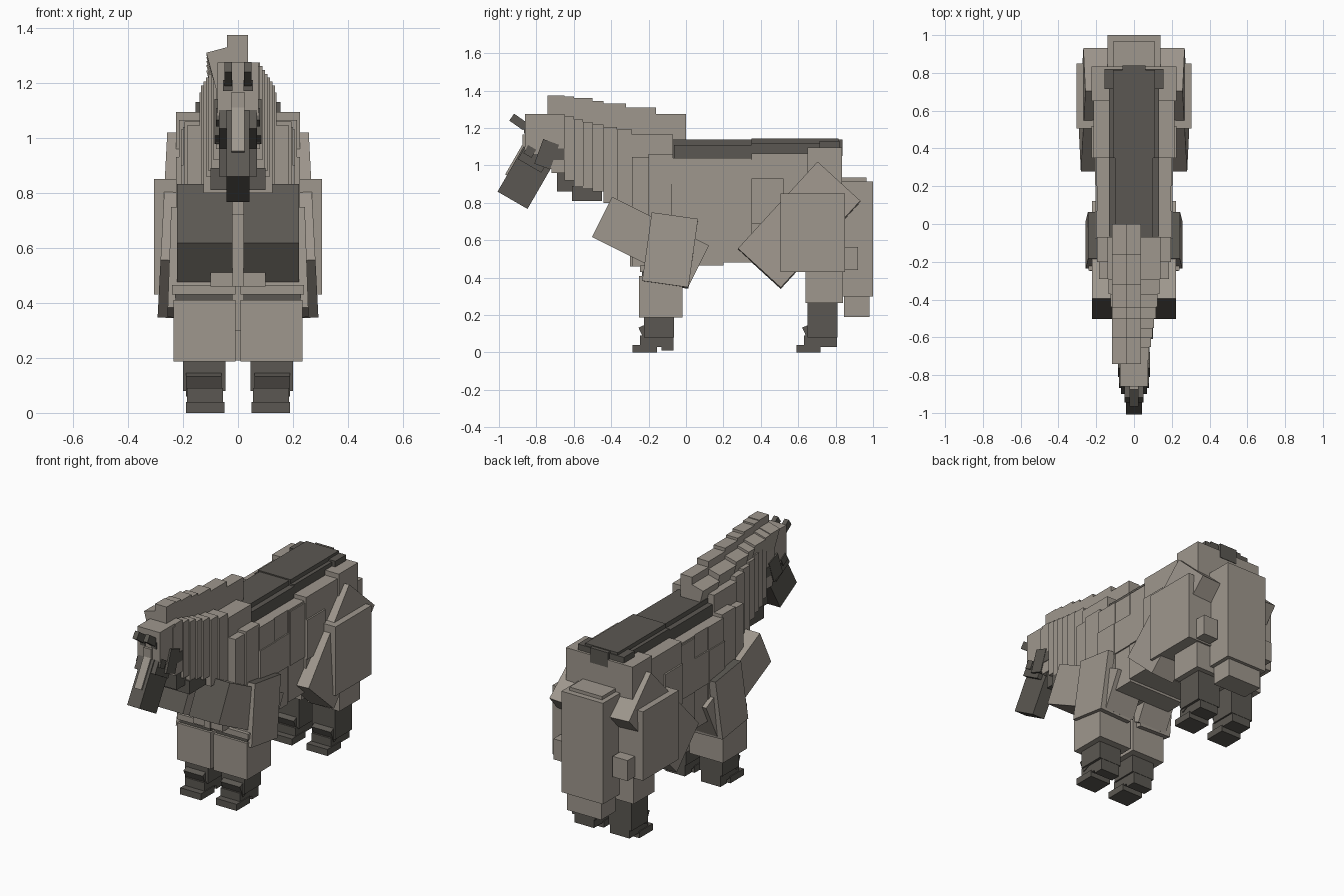
import bpy, bmesh
from math import radians
from mathutils import Matrix

if "Cube" in bpy.data.objects:
    bpy.data.objects.remove(bpy.data.objects["Cube"], do_unlink=True)


def material(name, color):
    m = bpy.data.materials.new(name)
    m.use_nodes = True
    m.diffuse_color = color
    m.node_tree.nodes["Principled BSDF"].inputs["Base Color"].default_value = color
    return m


COAT = material("taupe_coat", (0.345, 0.31, 0.268, 1))
DARK = material("dark_hair", (0.105, 0.097, 0.084, 1))


def box(name, x, y, z, mat=COAT, pitch=0, roll=0, dark_if=None):
    """Box from three (low, high) ranges, turned about its own centre."""
    spans = (x, y, z)
    size = [b - a for a, b in spans]
    mid = [(a + b) / 2 for a, b in spans]
    bm = bmesh.new()
    bmesh.ops.create_cube(bm, size=1, matrix=Matrix.Diagonal((*size, 1)))
    bm.normal_update()
    if dark_if:
        for f in bm.faces:
            f.material_index = int(dark_if(f.normal))
    me = bpy.data.meshes.new(name)
    bm.to_mesh(me)
    bm.free()
    me.materials.append(mat)
    me.materials.append(DARK)
    ob = bpy.data.objects.new(name, me)
    ob.location = mid
    ob.rotation_euler = (radians(pitch), radians(roll), 0)
    bpy.context.collection.objects.link(ob)


def pair(name, x, y, z, mat=COAT, pitch=0, roll=0, dark_if=None):
    box("left_" + name, x, y, z, mat, pitch, roll, dark_if)
    box("right_" + name, (-x[1], -x[0]), y, z, mat, pitch, -roll, dark_if)


def wide(name, half, y, z, mat=COAT, **kw):
    box(name, (-half, half), y, z, mat, **kw)


# Barrel of the body, in stacked panels
wide("shoulder_panel", 0.185, (-0.29, -0.2), (0.515, 1.045))
wide("breast_foot", 0.1, (-0.29, -0.2), (0.46, 0.52))
wide("withers_panel", 0.195, (-0.2, -0.07), (0.47, 1.06))
wide("neck_base", 0.14, (-0.29, -0.07), (0.9, 1.165))
wide("front_rib_panel", 0.2, (-0.08, 0.07), (0.47, 1.04))
wide("front_rib_band", 0.207, (-0.08, 0.07), (0.7, 0.9))
wide("mid_rib_panel", 0.195, (0.07, 0.2), (0.465, 1.04))
wide("mid_rib_band", 0.203, (0.07, 0.21), (0.7, 0.9))
wide("rear_rib_panel", 0.2, (0.2, 0.35), (0.48, 1.04))
wide("rear_rib_band", 0.207, (0.21, 0.35), (0.7, 1.03))
wide("flank_panel", 0.215, (0.35, 0.66), (0.5, 1.065))
wide("flank_band", 0.225, (0.35, 0.52), (0.69, 0.93))
wide("rump_panel", 0.225, (0.65, 0.835), (0.5, 1.095))

# Dark strip along the back
wide("front_back_strip", 0.1, (-0.07, 0.35), (1.0, 1.138), DARK)
wide("front_back_edge", 0.133, (-0.065, 0.35), (1.0, 1.11), DARK)
wide("rear_back_strip", 0.11, (0.35, 0.815), (1.05, 1.145), DARK)
wide("rear_back_edge", 0.133, (0.35, 0.72), (1.0, 1.12), DARK)
wide("croup_patch", 0.155, (0.715, 0.82), (1.05, 1.13), DARK)
wide("dock_patch", 0.06, (0.8, 0.838), (1.05, 1.14), DARK)

# Neck slabs, growing from the head back to the shoulder
starts = (-0.72, -0.65, -0.6, -0.55, -0.5, -0.44, -0.37, -0.29)
lows = (0.96, 0.92, 0.88, 0.88, 0.86, 0.8, 0.72)
for i, low in enumerate(lows):
    wide(f"neck_slab_{i + 1}", 0.08 + 0.009 * i, (starts[i], starts[i + 1]),
         (low, 1.275 - 0.014 * i))
wide("throat_front", 0.07, (-0.69, -0.55), (0.86, 0.96), DARK)
wide("throat_rear", 0.1, (-0.61, -0.45), (0.81, 0.89), DARK)

# Mane: crest steps with slanted locks falling on the right side
crest = (-0.74, -0.65, -0.6, -0.5, -0.44, -0.32, -0.16, 0)
tops = (1.375, 1.37, 1.36, 1.345, 1.33, 1.31, 1.275)
for i, top in enumerate(tops):
    span = (crest[i], crest[i + 1])
    box(f"mane_crest_{i + 1}", (-0.04, 0.037), span, (1.1, top))
    box(f"mane_lock_{i + 1}", (-0.085, 0), span, (top - 0.295, top - 0.05), roll=-15)

# Head
wide("forehead", 0.075, (-0.86, -0.7), (1.06, 1.275))
wide("poll", 0.08, (-0.74, -0.65), (0.98, 1.26))
wide("brow", 0.025, (-0.875, -0.85), (1.1, 1.165))
pair("cheek", (0.03, 0.085), (-0.79, -0.7), (0.99, 1.13), DARK, pitch=-20)
pair("jaw", (0.03, 0.083), (-0.74, -0.65), (1.03, 1.09), DARK)
wide("muzzle", 0.042, (-0.95, -0.765), (0.795, 1.075), DARK, pitch=-30)
wide("upper_muzzle", 0.07, (-0.88, -0.735), (0.99, 1.105), DARK, pitch=-30)
wide("nose_blaze", 0.024, (-0.915, -0.9), (0.935, 1.145), pitch=-30)
pair("ear", (0.022, 0.05), (-0.94, -0.85), (1.21, 1.255), DARK, pitch=-35)
pair("ear_root", (0.02, 0.055), (-0.866, -0.84), (1.17, 1.21), DARK)
pair("eye", (0.055, 0.08), (-0.86, -0.81), (1.05, 1.1), DARK, pitch=-30)

# Shoulders and front legs
pair("shoulder_plate", (0.02, 0.222), (-0.48, 0.1), (0.475, 0.715), pitch=-26.6,
     dark_if=lambda n: n.y < -0.5)
pair("upper_foreleg", (0.03, 0.25), (-0.21, 0.04), (0.36, 0.73), pitch=-8, roll=-2,
     dark_if=lambda n: n.z > 0.5)
wide("breast_ridge", 0.02, (-0.3, -0.2), (0.46, 0.9))
pair("forearm", (0.01, 0.235), (-0.25, -0.02), (0.187, 0.41))
pair("forearm_gap", (0.02, 0.23), (-0.235, -0.03), (0.405, 0.43), DARK)
pair("forearm_cap", (0.01, 0.24), (-0.245, -0.03), (0.43, 0.465))

# Rear legs
pair("thigh_slab", (0.12, 0.275), (0.29, 0.92), (0.525, 0.835), pitch=47.5, roll=-3)
pair("thigh", (0.1, 0.305), (0.505, 0.85), (0.43, 0.85))
pair("gaskin", (0.02, 0.235), (0.64, 0.84), (0.265, 0.55))
pair("hock", (0.15, 0.25), (0.83, 0.92), (0.44, 0.565))

# Lower legs and hooves, the same front and rear
for name, y, lift in (("fore", -0.155, 0.0), ("hind", 0.72, 0.08)):
    pair(name + "_shank", (0.045, 0.2), (y - 0.07, y + 0.09), (0.08, 0.2 + lift), DARK)
    pair(name + "_shin_guard", (0.06, 0.19), (y - 0.085, y - 0.02), (0.07, 0.15), DARK,
         pitch=25)
    pair(name + "_hoof_toe", (0.05, 0.19), (y - 0.13, y), (0, 0.04), DARK)
    pair(name + "_hoof_top", (0.055, 0.185), (y - 0.09, y + 0.03), (0.03, 0.09), DARK)
    pair(name + "_hoof_heel", (0.055, 0.185), (y + 0.025, y + 0.088),
         (0.01 + lift / 4, 0.09), DARK)

# Tail
wide("tail_top", 0.11, (0.82, 0.965), (0.85, 0.935))
wide("tail", 0.14, (0.83, 1.0), (0.3, 0.915))
wide("tail_tip", 0.115, (0.845, 0.98), (0.19, 0.4))
